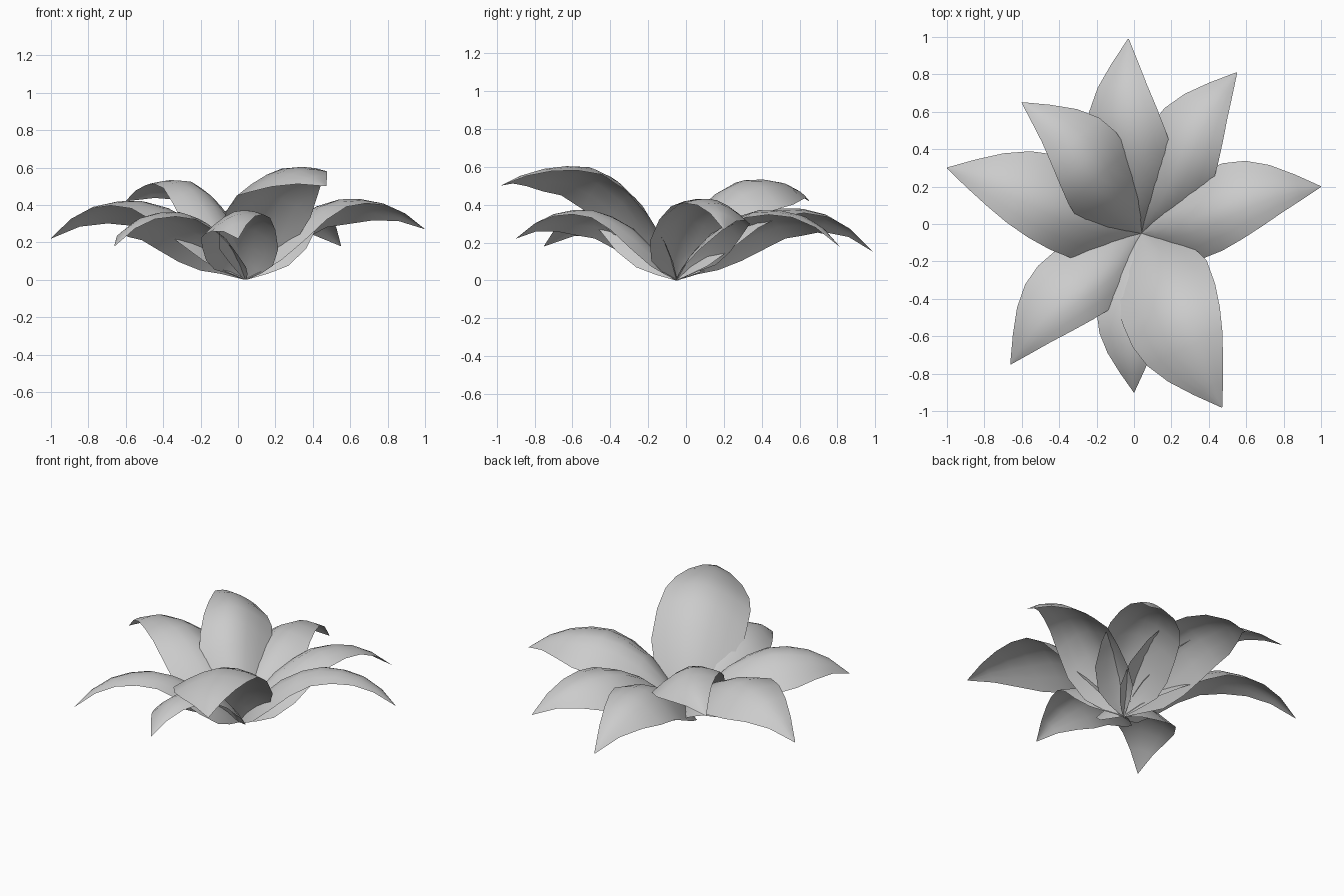
import bpy
from mathutils import Vector

BASE = Vector((0.04, -0.05, 0.0))

# tip x, tip y, tip z, crest height, left half width, right half width, sideways bow
LEAVES = [
    (-0.03, 0.99, 0.15, 0.38, 0.22, 0.22, 0.055),
    (0.55, 0.81, 0.18, 0.37, 0.22, 0.22, 0.055),
    (1.00, 0.20, 0.27, 0.43, 0.22, 0.22, 0.055),
    (0.47, -0.98, 0.50, 0.60, 0.26, 0.28, -0.04),
    (0.00, -0.90, 0.22, 0.37, 0.19, 0.20, -0.035),
    (-0.66, -0.75, 0.18, 0.36, 0.19, 0.24, -0.05),
    (-1.00, 0.30, 0.22, 0.42, 0.25, 0.24, -0.03),
    (-0.60, 0.65, 0.42, 0.53, 0.21, 0.22, -0.07),
]

# along the leaf: position, rise, share of tip drop, width, edge droop, roll, bow
STATIONS = [
    (0.00, 0.00, 0.0, 0.03, 0.00, 0.0, 0.0),
    (0.07, 0.25, 0.0, 0.45, 0.06, 0.0, 0.0),
    (0.15, 0.47, 0.0, 0.80, 0.11, 0.01, 0.0),
    (0.27, 0.74, 0.0, 0.99, 0.14, 0.03, 0.05),
    (0.40, 0.91, 0.0, 1.00, 0.12, 0.05, 0.4),
    (0.52, 0.99, 0.0, 0.95, 0.09, 0.055, 0.8),
    (0.64, 1.00, 0.04, 0.82, 0.07, 0.055, 1.0),
    (0.76, 1.00, 0.17, 0.60, 0.045, 0.04, 0.9),
    (0.88, 1.00, 0.48, 0.32, 0.02, 0.02, 0.5),
    (1.00, 1.00, 1.00, 0.01, 0.00, 0.0, 0.0),
]
COLUMNS = [-1, -0.67, -0.33, 0, 0.33, 0.67, 1]


def leaf(name, tx, ty, tz, crest, left, right, bow):
    """Arched, slightly twisted blade whose sides droop from the midrib."""
    axis = Vector((tx, ty, 0)) - BASE
    side = Vector((-axis.y, axis.x, 0)).normalized()
    twist = -1 if bow > 0 else 1
    verts, faces = [], []
    for t, rise, fall, width, droop, roll, sway in STATIONS:
        for u in COLUMNS:
            half = left if u > 0 else right
            p = BASE + axis * t + side * (u * half * width + bow * sway)
            p.z = crest * rise - (crest - tz) * fall
            p.z += twist * roll * u - droop * abs(u) ** 1.7
            p.z = max(p.z, 0.04 * min(1, t * 6))
            verts.append(p)
    n = len(COLUMNS)
    for r in range(len(STATIONS) - 1):
        for c in range(n - 1):
            a = r * n + c
            faces.append((a, a + n, a + n + 1, a + 1))
    mesh = bpy.data.meshes.new(name)
    mesh.from_pydata(verts, [], faces)
    # upper side of the blade faces up
    if sum(p.normal.z for p in mesh.polygons) < 0:
        mesh.flip_normals()
    mesh.polygons.foreach_set("use_smooth", [True] * len(mesh.polygons))
    obj = bpy.data.objects.new(name, mesh)
    bpy.context.collection.objects.link(obj)


# rosette of leaves
for i, spec in enumerate(LEAVES):
    leaf(f"leaf_{i + 1}", *spec)
